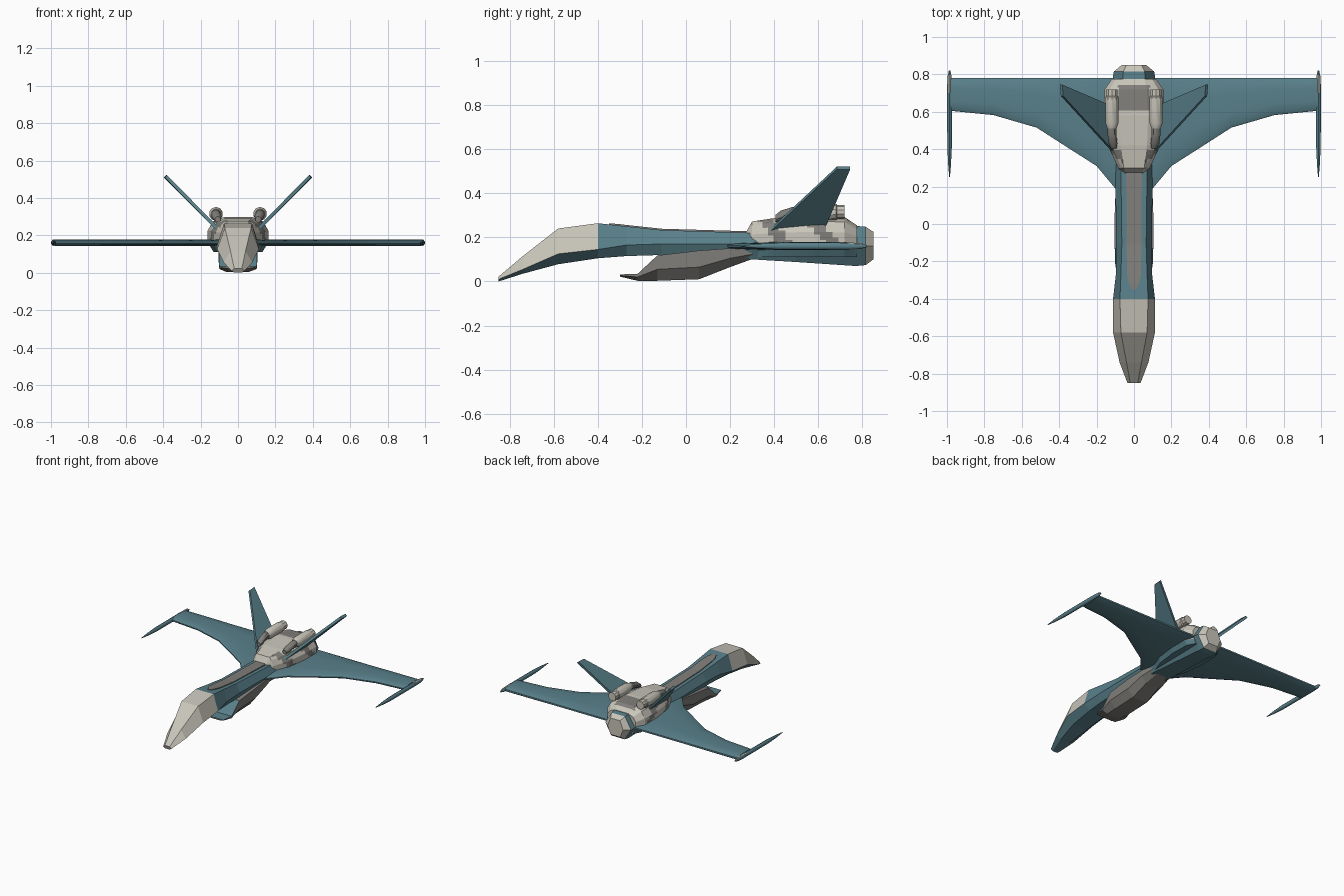
import bpy, bmesh, math
from mathutils import Vector

if "Cube" in bpy.data.objects:
    bpy.data.objects.remove(bpy.data.objects["Cube"])

def mat(name, c):
    m = bpy.data.materials.new(name)
    m.diffuse_color = (*c, 1)
    m.use_nodes = True
    m.node_tree.nodes["Principled BSDF"].inputs["Base Color"].default_value = m.diffuse_color
    return m

MATS = [mat("teal", (0.10, 0.215, 0.255)), mat("pale grey", (0.58, 0.56, 0.49)),
        mat("dark grey", (0.215, 0.21, 0.195))]
TEAL, PALE, GREY = 0, 1, 2

def finish(name, bm, rule, smooth=None):
    """Make the object; rule is a material index or a function of face centre and normal."""
    bmesh.ops.recalc_face_normals(bm, faces=bm.faces[:])
    bm.normal_update()
    for f in bm.faces:
        f.material_index = rule(f.calc_center_median(), f.normal) if callable(rule) else rule
    me = bpy.data.meshes.new(name)
    bm.to_mesh(me)
    bm.free()
    ob = bpy.data.objects.new(name, me)
    bpy.context.collection.objects.link(ob)
    for m in MATS:
        me.materials.append(m)
    if smooth:
        bpy.context.view_layer.objects.active = ob
        bpy.ops.object.select_all(action='DESELECT')
        ob.select_set(True)
        bpy.ops.object.shade_smooth_by_angle(angle=math.radians(smooth))
    return ob

def loft(name, rings, rule, smooth=None, cuts=0):
    """Skin a list of equal-length closed rings and cap both ends."""
    bm = bmesh.new()
    vs = [[bm.verts.new(p) for p in r] for r in rings]
    n = len(vs[0])
    for a, b in zip(vs, vs[1:]):
        for i in range(n):
            bm.faces.new((a[i], a[(i + 1) % n], b[(i + 1) % n], b[i]))
    bm.faces.new(vs[0])
    bm.faces.new(vs[-1])
    if cuts:
        bmesh.ops.subdivide_edges(bm, edges=bm.edges[:], cuts=cuts, use_grid_fill=True)
    return finish(name, bm, rule, smooth)

def sym(y, half):
    """Symmetric ring at y from right-hand (x, z) points, bottom to top."""
    return [(x, y, z) for x, z in half] + [(-x, y, z) for x, z in reversed(half)]

# Fuselage: y, bottom z, shoulder z, top z, top / shoulder / bottom half-widths
BODY = [(-.85, 0, .01, .022, .02, .035, .02), (-.74, .035, .055, .115, .04, .077, .04),
        (-.58, .078, .125, .24, .07, .112, .06), (-.40, .105, .145, .264, .075, .112, .065),
        (-.27, .115, .165, .25, .07, .097, .068), (-.11, .12, .17, .233, .065, .095, .068),
        (.30, .10, .17, .22, .07, .10, .07), (.50, .088, .16, .22, .08, .115, .065),
        (.77, .07, .16, .252, .06, .115, .06), (.815, .074, .16, .248, .057, .108, .056),
        (.85, .10, .16, .225, .04, .065, .04)]

def body_colour(c, n):
    if c.y > .82:
        return PALE
    if c.y < -.845:
        return GREY
    return PALE if c.y < -.4 and n.z > .05 else TEAL

loft("fuselage", [sym(y, [(wb, zb), (wm, zm), (wt, zt)])
                  for y, zb, zm, zt, wt, wm, wb in BODY], body_colour)

# Dark strip along the spine, just proud of the top
loft("spine_strip", [sym(y, [(w, z - .02), (w, z + .006)]) for y, z, w in
     [(-.35, .257, .012), (-.31, .255, .03), (-.27, .25, .037), (-.11, .233, .04), (.30, .221, .042)]],
     GREY)

# Chin intake with projecting lower lip
SCOOP = [(-.30, .022, .027, .032, .05, .085), (-.22, .003, .02, .034, .055, .10),
         (-.13, .003, .055, .118, .06, .103), (.06, .01, .065, .14, .06, .103),
         (.20, .065, .105, .15, .055, .098), (.31, .105, .125, .15, .04, .08)]
loft("chin_intake", [sym(y, [(wb, zb), (wm, zm), (wm, zt)]) for y, zb, zm, zt, wb, wm in SCOOP],
     lambda c, n: TEAL if c.y < -.14 and n.z > .5 else GREY)

# Engine housing with camouflage patches
SHELL = [(.27, .22, .045, .06), (.30, .272, .055, .085), (.42, .29, .07, .14),
         (.58, .298, .075, .163), (.72, .292, .07, .157), (.775, .255, .055, .118)]

def camo(c, n):
    x = abs(c.x)
    if c.z < .145:
        return TEAL
    if x < .085 and .60 + 3 * x * x < c.y < .745:
        return GREY
    if x > .06 and abs(c.y - (.37 + .8 * (.27 - c.z))) < .035:
        return GREY
    if x > .1 and c.y > .5 and abs(c.y - .64 + c.z - .2) < .035:
        return GREY
    return PALE

loft("engine_housing", [sym(y, [(w * .8, .11), (w, .165), (w, .165 + (zt - .165) * .45),
                                (w * .82, .165 + (zt - .165) * .82), (wt, zt)])
                        for y, zt, wt, w in SHELL], camo, cuts=4)

def tube(name, stations, sides, rule, smooth=None):
    """Round part along y: stations are (x, y, z, radius across, radius up)."""
    rings = [[(x + rx * math.cos(t), y, z + rz * math.sin(t))
              for t in [(k + .5) * math.tau / sides for k in range(sides)]]
             for x, y, z, rx, rz in stations]
    return loft(name, rings, rule, smooth)

for s, side in ((1, "right"), (-1, "left")):
    # Wing with swept, curved leading edge
    rings = []
    for x, le in [(.04, .17), (.10, .19), (.20, .31), (.36, .412), (.52, .515), (.75, .582), (.98, .605)]:
        ch = .78 - le
        top = [(0, .004), (.06, .012), (.3, .018), (.7, .018), (.95, .013), (1, .006)]
        prof = top + [(f, -h) for f, h in reversed(top)]
        rings.append([(s * x, le + f * ch, .16 + h) for f, h in prof])
    loft("wing_" + side, rings, TEAL, 35)

    # Wing tip pod with pale panel at the back
    tube("wing_tip_pod_" + side, [(s * .986, y, .16, r, r * 1.2) for y, r in
         [(.25, .002), (.32, .008), (.42, .013), (.74, .0135), (.79, .011), (.82, .004)]], 10, TEAL, 40)
    tube("pod_panel_" + side, [(s * .986, .70, .172, .009, .007), (s * .986, .80, .168, .008, .006)],
         8, PALE)

    # Canted tail fin
    out = Vector((s * .7, 0, -.7)) * .009
    quad = [Vector(p) for p in ((s * .11, .385, .235), (s * .11, .625, .235),
                                (s * .39, .745, .515), (s * .385, .685, .515))]
    loft("tail_fin_" + side, [[p + out for p in quad], [p - out for p in quad]], TEAL)

    # Small booster engine with slim dark intake pipe
    tube("booster_" + side, [(s * .118, y, .315, r, r) for y, r in
         [(.51, .026), (.54, .037), (.68, .037), (.685, .032), (.72, .032)]], 10, PALE, 35)
    tube("booster_pipe_" + side, [(s * x, y, z, r, r) for x, y, z, r in
         [(.108, .405, .285, .016), (.112, .43, .297, .024), (.118, .48, .312, .025),
          (.118, .525, .315, .025)]], 10, GREY, 35)
